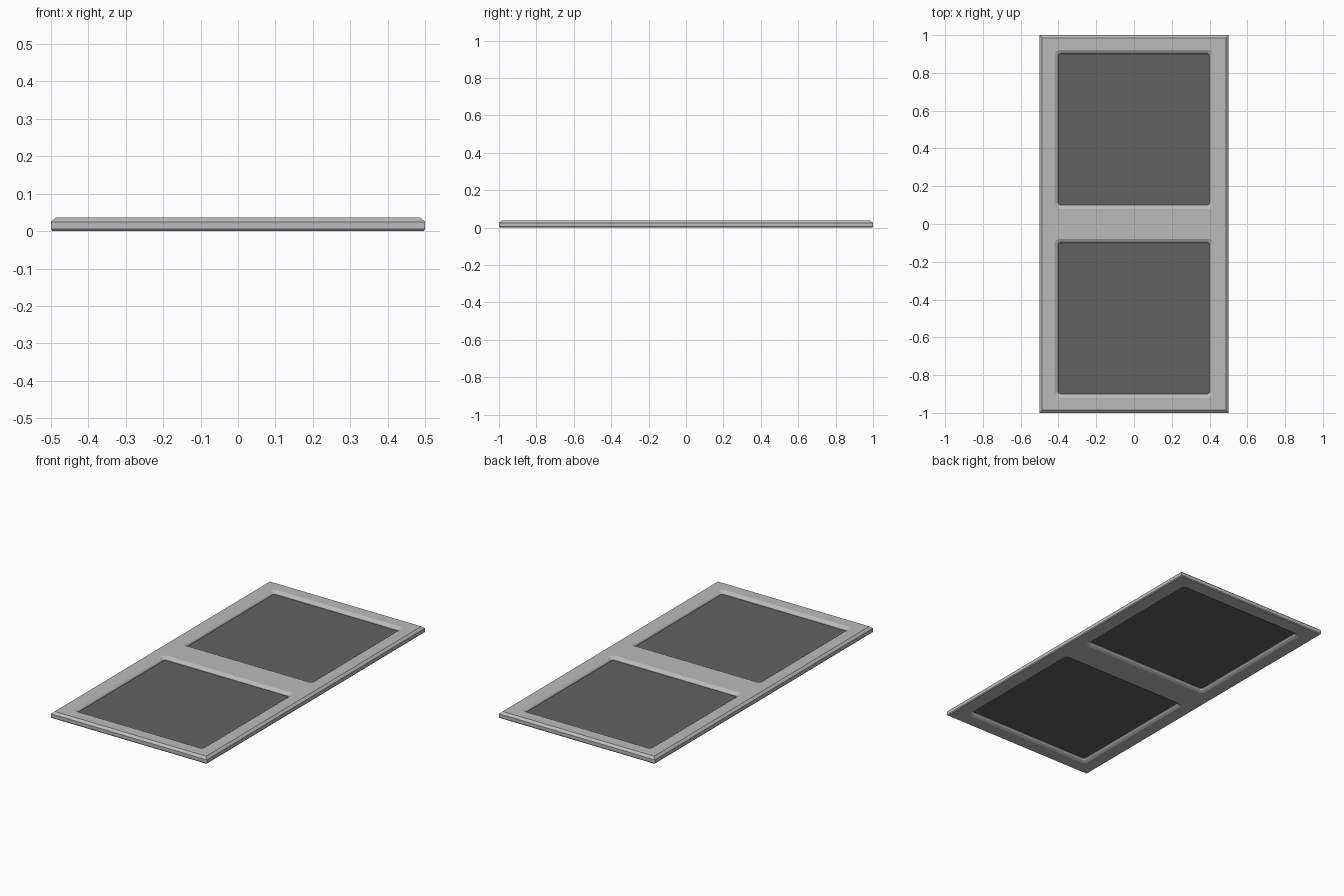
import bpy, bmesh, math

if "Cube" in bpy.data.objects:
    bpy.data.objects.remove(bpy.data.objects["Cube"])


def material(name, v):
    m = bpy.data.materials.new(name)
    m.diffuse_color = (v, v, v, 1)
    m.use_nodes = True
    m.node_tree.nodes["Principled BSDF"].inputs["Base Color"].default_value = m.diffuse_color
    return m


frame_mat = material("light grey frame", 0.5)
mesh_mat = material("dark grey mesh", 0.12)


def rounded_rect(hx, hy, r, seg):
    """Counter-clockwise outline; r = 0 gives plain corners."""
    if r == 0:
        return [(hx, hy), (-hx, hy), (-hx, -hy), (hx, -hy)]
    pts = []
    for i, (sx, sy) in enumerate([(1, 1), (-1, 1), (-1, -1), (1, -1)]):
        for k in range(seg + 1):
            a = math.pi / 2 * (i + k / seg)
            pts.append((sx * (hx - r) + r * math.cos(a), sy * (hy - r) + r * math.sin(a)))
    return pts


def loft(name, sections, mat, cy=0, seg=4):
    """Stack of outlines (hx, hy, radius, z), skinned and capped."""
    bm = bmesh.new()
    rings = [[bm.verts.new((x, y + cy, z)) for x, y in rounded_rect(hx, hy, r, seg)]
             for hx, hy, r, z in sections]
    for lo, hi in zip(rings, rings[1:]):
        n = len(lo)
        for i in range(n):
            j = (i + 1) % n
            bm.faces.new((lo[i], lo[j], hi[j], hi[i]))
    bm.faces.new(rings[0][::-1])
    bm.faces.new(rings[-1])
    me = bpy.data.meshes.new(name)
    bm.to_mesh(me)
    bm.free()
    me.materials.append(mat)
    ob = bpy.data.objects.new(name, me)
    bpy.context.collection.objects.link(ob)
    return ob


# Frame slab with a wide top chamfer and a small bottom one
H = 0.037
frame = loft("frame", [(0.496, 0.996, 0, 0), (0.5, 1, 0, 0.005),
                       (0.5, 1, 0, 0.025), (0.486, 0.986, 0, H)], frame_mat)

# Two window openings whose edges slope in to mid height
for label, cy in (("back", 0.5), ("front", -0.5)):
    cut = loft(label + "_opening_cutter",
               [(0.43, 0.43, 0.03, -0.01), (0.42, 0.42, 0.025, 0),
                (0.407, 0.407, 0.02, 0.007), (0.40, 0.40, 0.014, 0.015),
                (0.40, 0.40, 0.014, 0.022), (0.407, 0.407, 0.02, 0.030),
                (0.42, 0.42, 0.025, H), (0.43, 0.43, 0.03, H + 0.01)], frame_mat, cy)
    mod = frame.modifiers.new(label, "BOOLEAN")
    mod.operation, mod.solver, mod.object = "DIFFERENCE", "EXACT", cut
    bpy.context.view_layer.objects.active = frame
    bpy.ops.object.modifier_apply(modifier=mod.name)
    bpy.data.objects.remove(cut)
    # Dark mesh sheet held in the opening
    loft(label + "_mesh", [(0.402, 0.402, 0, 0.017), (0.402, 0.402, 0, 0.020)], mesh_mat, cy)
